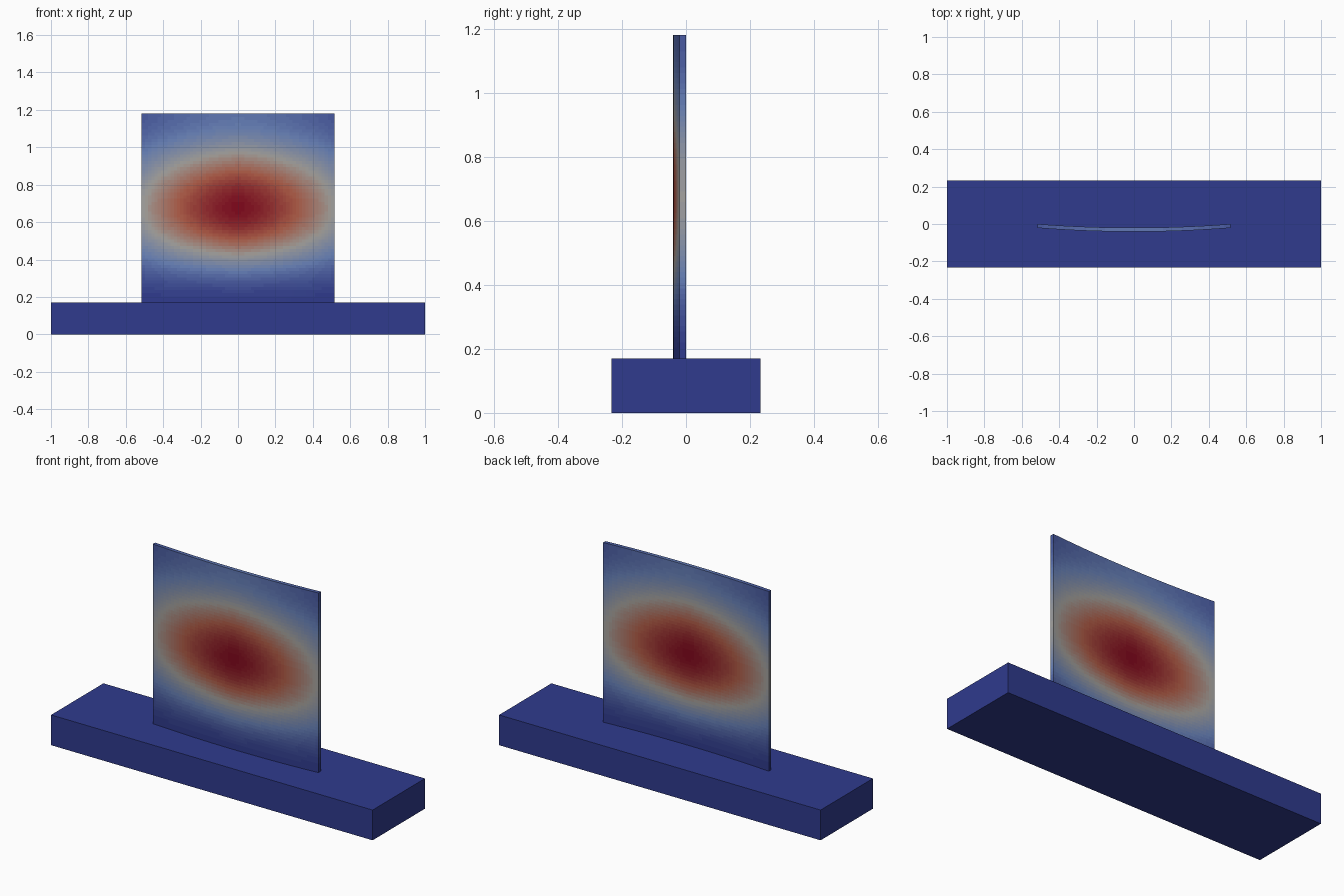
import bpy, bmesh, math
from mathutils import Vector

if "Cube" in bpy.data.objects:
    bpy.data.objects.remove(bpy.data.objects["Cube"])

BASE_H, TOP, HALF_W, THICK, BOW = 0.17, 1.18, 0.515, 0.021, 0.02
PEAK_Z = 0.675
LEVELS = 48
STOPS = [(0.20, 0.24, 0.55), (0.41, 0.51, 0.73), (0.65, 0.64, 0.62),
         (0.69, 0.36, 0.28), (0.50, 0.06, 0.13)]


def ramp(t):
    """Heat-map colour, cold blue to hot red, in linear values."""
    k = min(int(t * 4), 3)
    f = t * 4 - k
    return [(a + (b - a) * f) ** 2.2 for a, b in zip(STOPS[k], STOPS[k + 1])]


def heat(x, z):
    """Hot spot in the panel centre, coldest along the base."""
    u = x / HALF_W
    v = (z - PEAK_Z) / (TOP - PEAK_Z)
    floor = 0.22 if v > 0 else 0.0
    vert = floor + (1 - floor) * (0.5 + 0.5 * math.cos(math.pi * min(abs(v), 1)))
    return max(0.0, min(1.0, vert * (1 - 0.52 * abs(u) ** 1.5)))


heat_mats = []
for i in range(LEVELS):
    m = bpy.data.materials.new(f"heat_{i:02d}")
    m.diffuse_color = (*ramp(i / (LEVELS - 1)), 1)
    m.use_nodes = True
    m.node_tree.nodes["Principled BSDF"].inputs["Base Color"].default_value = m.diffuse_color
    heat_mats.append(m)


def add_object(name, bm, mats):
    bmesh.ops.recalc_face_normals(bm, faces=bm.faces)
    me = bpy.data.meshes.new(name)
    bm.to_mesh(me)
    bm.free()
    for m in mats:
        me.materials.append(m)
    ob = bpy.data.objects.new(name, me)
    bpy.context.collection.objects.link(ob)
    return ob


# base block
bm = bmesh.new()
bmesh.ops.create_cube(bm, size=1)
for v in bm.verts:
    v.co = Vector((v.co.x * 2, v.co.y * 0.465, (v.co.z + 0.5) * BASE_H))
add_object("base_block", bm, heat_mats[:1])

# thin upright panel bowed towards the front
bm = bmesh.new()
bmesh.ops.create_grid(bm, x_segments=60, y_segments=60, size=1)
for v in bm.verts:
    u, w = v.co.x, v.co.y
    v.co = Vector((u * HALF_W, -BOW * (1 - u * u),
                   BASE_H + (w + 1) / 2 * (TOP - BASE_H)))
ext = bmesh.ops.extrude_face_region(bm, geom=bm.faces[:], use_keep_orig=True)
for g in ext["geom"]:
    if isinstance(g, bmesh.types.BMVert):
        g.co.y -= THICK
for f in bm.faces:
    c = f.calc_center_median()
    f.material_index = round(heat(c.x, c.z) * (LEVELS - 1))
panel = add_object("heat_panel", bm, heat_mats)

bpy.context.view_layer.objects.active = panel
panel.select_set(True)
bpy.ops.object.shade_smooth_by_angle(angle=math.radians(30))
